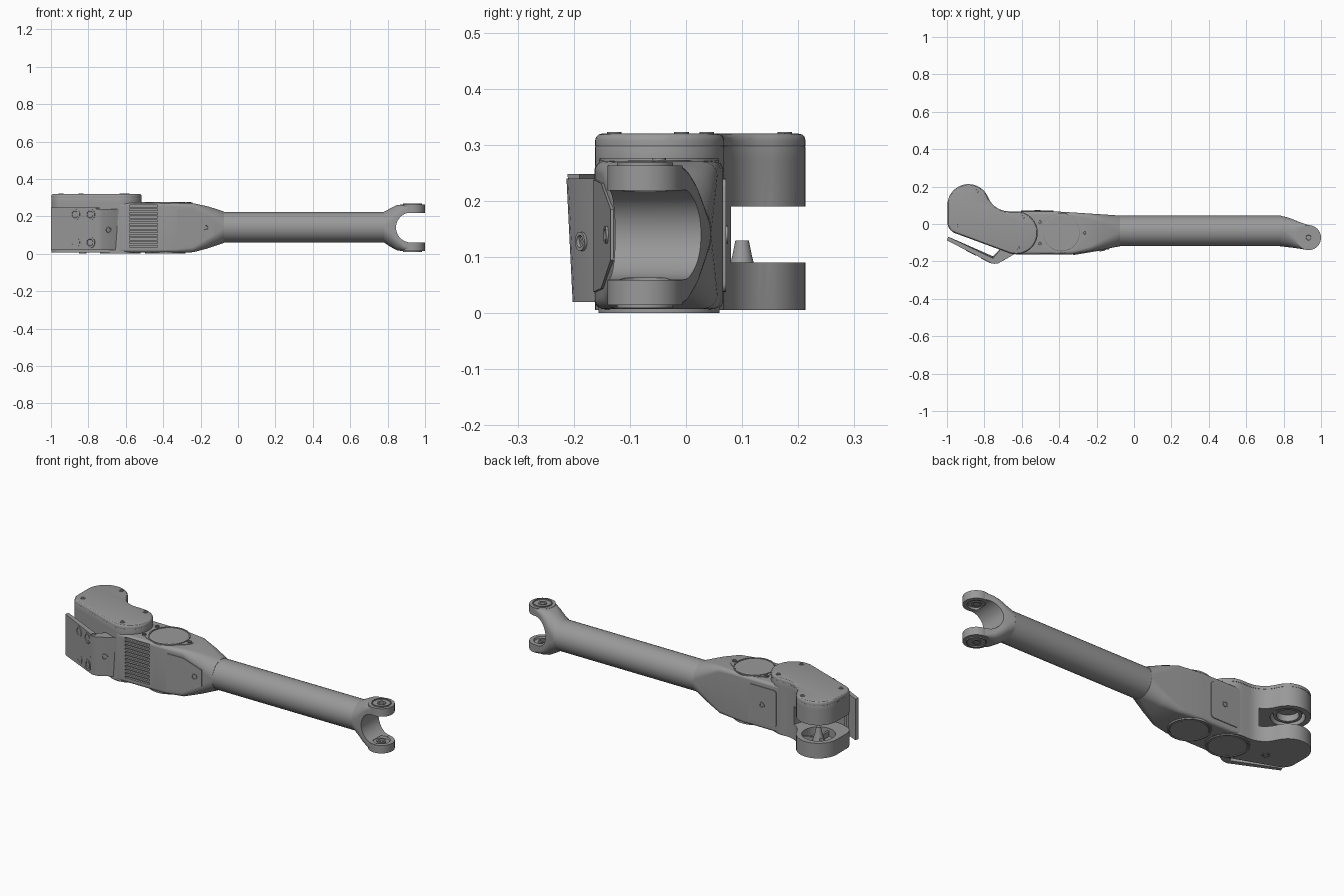
import bpy, bmesh, math
from mathutils import Vector

if "Cube" in bpy.data.objects:
    bpy.data.objects.remove(bpy.data.objects["Cube"])

grey = bpy.data.materials.new("machined_grey")
grey.diffuse_color = (0.32, 0.32, 0.32, 1)
grey.use_nodes = True
grey.node_tree.nodes["Principled BSDF"].inputs["Base Color"].default_value = grey.diffuse_color


def finish(name, bm):
    bmesh.ops.remove_doubles(bm, verts=bm.verts, dist=1e-5)
    bmesh.ops.recalc_face_normals(bm, faces=bm.faces)
    me = bpy.data.meshes.new(name)
    bm.to_mesh(me)
    bm.free()
    me.materials.append(grey)
    ob = bpy.data.objects.new(name, me)
    bpy.context.collection.objects.link(ob)
    return ob


def skin(name, rings):
    """Closed skin through rings with equal point counts, capped at both ends."""
    bm = bmesh.new()
    vr = [[bm.verts.new(p) for p in r] for r in rings]
    n = len(vr[0])
    for a, b in zip(vr, vr[1:]):
        for i in range(n):
            bm.faces.new((a[i], a[(i + 1) % n], b[(i + 1) % n], b[i]))
    bm.faces.new(vr[0])
    bm.faces.new(vr[-1])
    return finish(name, bm)


def prism(name, pts, z0, z1, bevel=0):
    """Top-view outline extruded from z0 to z1, with optional rounded top edge."""
    bm = bmesh.new()
    f = bm.faces.new([bm.verts.new((x, y, z0)) for x, y in pts])
    top = bmesh.ops.extrude_face_region(bm, geom=[f])["geom"]
    verts = [g for g in top if isinstance(g, bmesh.types.BMVert)]
    bmesh.ops.translate(bm, verts=verts, vec=(0, 0, z1 - z0))
    if bevel:
        vs = set(verts)
        edges = [e for e in bm.edges if all(v in vs for v in e.verts)]
        bmesh.ops.bevel(bm, geom=edges, offset=bevel, segments=3, profile=0.5, affect='EDGES')
    return finish(name, bm)


def lathe(name, prof, loc, axis=(0, 0, 1), n=40):
    """Turned part: (radius, height) profile around an axis."""
    q = Vector((0, 0, 1)).rotation_difference(Vector(axis).normalized())
    bm = bmesh.new()
    rings = []
    for r, h in prof:
        rings.append([bm.verts.new(q @ Vector((r * math.cos(t), r * math.sin(t), h)) + Vector(loc))
                      for t in (2 * math.pi * i / n for i in range(n))])
    for a, b in zip(rings, rings[1:]):
        for i in range(n):
            bm.faces.new((a[i], a[(i + 1) % n], b[(i + 1) % n], b[i]))
    return finish(name, bm)


def cyl(name, r, z0, z1, loc, axis=(0, 0, 1), n=48):
    return lathe(name, [(0, z0), (r, z0), (r, z1), (0, z1)], loc, axis, n)


def screw(name, r, loc, axis):
    h = 0.004
    return lathe(name, [(0, -h), (r, -h), (r, h), (r * .65, h), (r * .55, -h / 4), (r * .3, -h / 4),
                        (r * .3, -h * .9), (0, -h * .9)], loc, axis, 20)


def box(name, lo, hi):
    return prism(name, [(lo[0], lo[1]), (hi[0], lo[1]), (hi[0], hi[1]), (lo[0], hi[1])], lo[2], hi[2])


def cut(ob, *cutters):
    for c in cutters:
        m = ob.modifiers.new("cut", 'BOOLEAN')
        m.operation, m.solver, m.object = 'DIFFERENCE', 'EXACT', c
        bpy.context.view_layer.objects.active = ob
        bpy.ops.object.modifier_apply(modifier=m.name)
        bpy.data.objects.remove(c)


def arc(cx, cy, r, a0, a1, n):
    return [(cx + r * math.cos(math.radians(a0 + (a1 - a0) * i / n)),
             cy + r * math.sin(math.radians(a0 + (a1 - a0) * i / n))) for i in range(n + 1)]


def section(x, cy, cz, hy, hz, r):
    """Rounded rectangle across the arm; a full radius gives a circle."""
    out = []
    for k, (sy, sz) in enumerate([(1, 1), (-1, 1), (-1, -1), (1, -1)]):
        for y, z in arc(cy + sy * (hy - r), cz + sz * (hz - r), r * .999, 90 * k, 90 * k + 90, 9):
            out.append((x, y, z))
    return out


AX, AY, BX, BY = -.885, .1, -.63, -.047

# Motor block flowing into the tube
block = skin("motor_block", [section(*s) for s in [
    (-.63, -.048, .139, .115, .132, .016), (-.40, -.048, .139, .114, .132, .016),
    (-.33, -.050, .139, .112, .132, .018), (-.24, -.046, .139, .102, .131, .026),
    (-.16, -.042, .141, .093, .112, .055), (-.075, -.037, .142, .082, .084, .0815)]])
cut(block, *[box("slot_cutter", (-.58, -.2, .035 + .0195 * i), (-.43, -.15, .045 + .0195 * i))
             for i in range(12)])

tube = skin("arm_tube", [section(x, -.037, .142, .082, .082, .082) for x in (-.08, .785)])

# Wrist fork: tube spreads into two prongs around a round notch
fork = skin("wrist_fork", [section(*s) for s in [
    (.78, -.037, .142, .082, .082, .0818), (.815, -.043, .140, .080, .103, .078),
    (.85, -.051, .139, .076, .121, .06), (.885, -.061, .139, .071, .124, .03),
    (.935, -.073, .139, .067, .124, .008)]])
cut(fork, cyl("notch_cutter", .08, -.3, .3, (.925, 0, .14), (0, 1, 0), 64),
    box("mouth_cutter", (.925, -.3, .06), (1.1, .3, .22)))
for tag, z0, z1, s in (("lower", .015, .06, -1), ("upper", .22, .263, 1)):
    outer, inner = (z1, z0) if s > 0 else (z0, z1)
    c = (.933, -.073)
    p = lathe(tag + "_prong_end", [(0, 0), (.045, 0), (.045, .006), (.05, .006), (.05, 0), (.067, 0),
              (.067, -.044), (.045, -.044), (.042, -.034), (0, -.034)], (*c, outer), (0, 0, s))
    # clear the prong bore so the turned end shows its recesses
    cut(fork, cyl("bore_cutter", .046, -.025, .025, (*c, (z0 + z1) / 2)))
    screw(tag + "_prong_screw", .022, (*c, outer), (0, 0, s))
    screw(tag + "_prong_inner_screw", .024, (*c, inner + s * .008), (0, 0, -s))

# Elbow housing: two-lobed outline with a gap and bearing recesses
outline = (arc(AX, AY, .113, 22, 180, 24) + arc(-.932, .012, .066, 180, 248, 8)
           + arc(BX, BY, .115, 248, 450, 28) + arc(-.669, .188, .12, 270, 203, 10))
house = prism("elbow_housing", outline, .006, .274)
cut(house, cyl("gap_cutter", .165, .09, .19, (AX, AY, 0), n=64),
    cyl("lower_recess_cutter", .085, .045, .12, (AX, AY, 0)),
    cyl("upper_recess_cutter", .085, .15, .235, (AX, AY, 0)))
lathe("lower_hub", [(0, .04), (.035, .04), (.018, .1), (.012, .13), (0, .13)], (AX, AY, 0))
lathe("upper_hub_ring", [(.055, .24), (.055, .2), (.07, .2), (.07, .24)], (AX, AY, 0))
for i in range(3):
    rib = box("hub_rib", (0, -.006, .04), (.086, .006, .075))
    rib.location, rib.rotation_euler = (AX, AY, 0), (0, 0, math.radians(30 + 120 * i))

# Elbow cover in two layers with four screws
prism("cover_base", outline, .274, .298, .002)
prism("cover_cap", outline, .298, .32, .012)
for p in [(-.84, .176), (-.594, .037), (-.621, -.128), (-.947, -.008)]:
    screw("cover_screw", .013, (*p, .319), (0, 0, 1))

# Round motor cap with a three-lug flange
MX, MY = -.388, -.048
flange = []
for i in range(90):
    a = i * 4
    lug = max(max(0, 1 - abs((a - l + 180) % 360 - 180) / 32) * h
              for l, h in ((0, .038), (153, .022), (207, .022)))
    r = .107 + lug
    flange.append((MX + r * math.cos(math.radians(a)), MY + r * math.sin(math.radians(a))))
prism("motor_flange", flange, .262, .273)
lathe("motor_cap", [(0, .276), (.095, .276), (.098, .274), (.098, .268)], (MX, MY, 0), n=64)
lathe("motor_cap_rim", [(.1, .27), (.1, .277), (.106, .277), (.106, .27)], (MX, MY, 0), n=64)
for p in [(-.264, -.048), (-.503, .010), (-.503, -.105)]:
    screw("flange_screw", .012, (*p, .273), (0, 0, 1))

# Two round caps underneath and a screw in the lower lobe
for x in (MX, BX):
    lathe("bottom_cap", [(0, .001), (.094, .001), (.096, .004), (.1, .004), (.1, 0), (.108, 0),
                         (.108, .012)], (x, -.048, 0), n=64)
screw("bottom_screw", .02, (-.83, .0, .006), (0, 0, -1))

# Angled mounting plate and its foot at the front left
plate = prism("mount_plate", [(-1, -.088), (-.76, -.211), (-.74, -.19), (-.993, -.068)], .02, .248)
foot = prism("mount_foot", [(-.765, -.211), (-.745, -.213), (-.725, -.210), (-.66, -.173), (-.635, -.160),
                            (-.64, -.12), (-.71, -.13), (-.755, -.185)], .02, .24)
for ob in (plate, foot):
    for v in ob.data.vertices:
        if v.co.z < .1 and v.co.y < -.15:
            v.co.y += .011
out = Vector((-.123, -.24, 0)).normalized()
for x in (-.87, -.79):
    for z in (.21, .06):
        y = -.088 - (x + 1) * .5125 + (.008 if z < .1 else .002)
        screw("plate_screw", .029, (x, y, z), out)
screw("foot_screw", .017, (-.69, -.186, .128), (.5, -.86, 0))

# Thin access panels, front (following the taper) and back
front = [(-.325, .045), (-.13, .095), (-.13, .185), (-.235, .232), (-.318, .238), (-.325, .23)]
front = [(-.318, .038), (-.235, .044)] + front[1:] + [(-.325, .045)]
skin("front_panel", [[(x, -.164 + .163 * (x + .33) + d, z) for x, z in front] for d in (-.003, .004)])
screw("front_panel_screw", .016, (-.17, -.141, .14), (.16, -1, 0))
back = (arc(-.445, .225, .015, 0, 90, 4) + arc(-.588, .225, .015, 90, 180, 4)
        + arc(-.588, .053, .015, 180, 270, 4) + arc(-.445, .053, .015, 270, 360, 4))
skin("back_panel", [[(x, y, z) for x, z in back] for y in (.062, .071)])
screw("back_panel_screw", .016, (-.516, .071, .14), (0, 1, 0))

# Smooth rounds, crisp edges
bpy.ops.object.select_all(action='SELECT')
bpy.context.view_layer.objects.active = block
bpy.ops.object.shade_smooth_by_angle(angle=math.radians(30))
